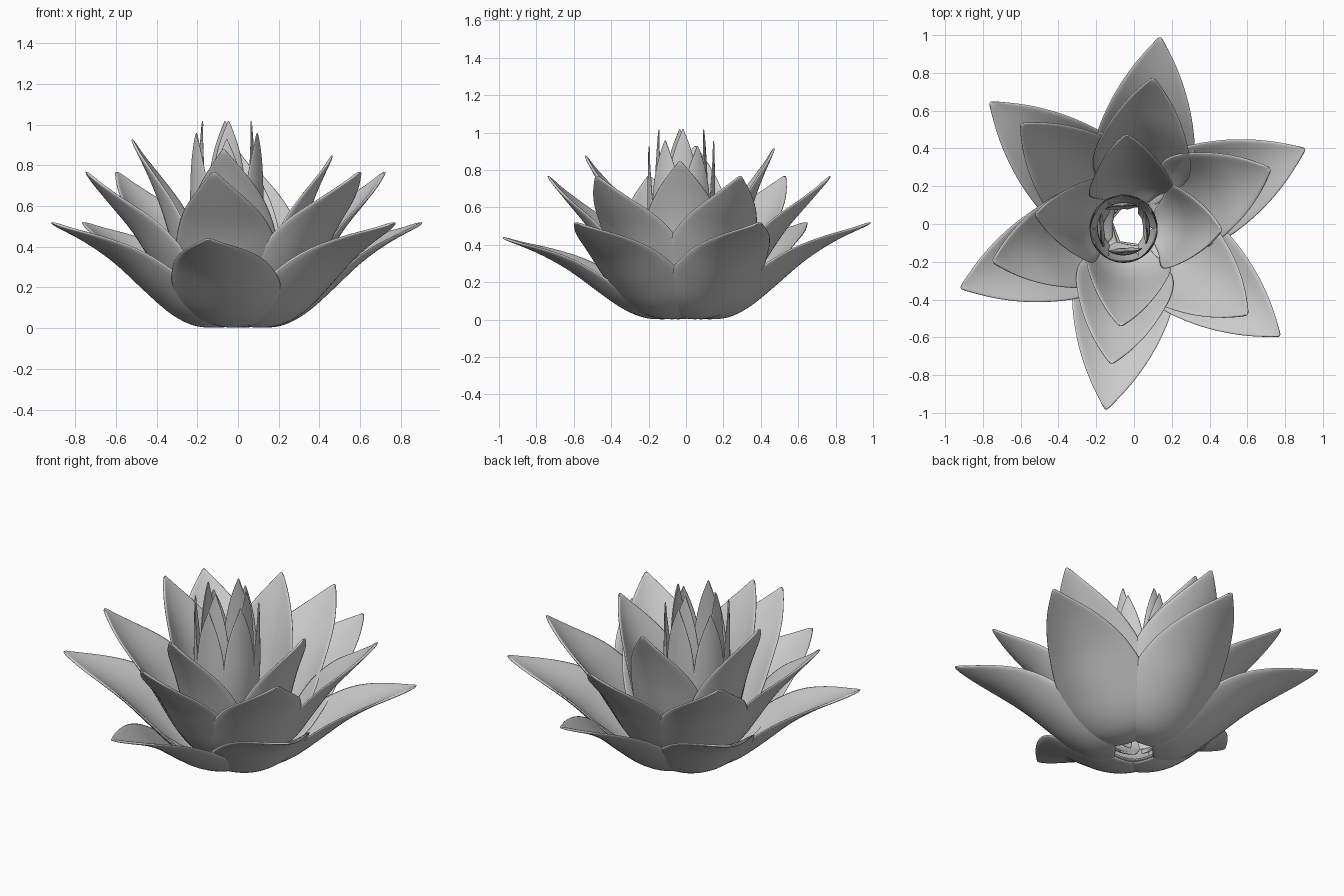
import bpy, bmesh, math
from mathutils import Vector

if "Cube" in bpy.data.objects:
    bpy.data.objects.remove(bpy.data.objects["Cube"])

ROWS, COLS = 20, 8


def spline(points, t):
    """Catmull-Rom through evenly spaced control points."""
    n = len(points) - 1
    i = min(int(t * n), n - 1)
    f = t * n - i
    p1, p2 = Vector(points[i]), Vector(points[i + 1])
    p0 = Vector(points[i - 1]) if i > 0 else 2 * p1 - p2
    p3 = Vector(points[i + 2]) if i + 2 <= n else 2 * p2 - p1
    return 0.5 * (2 * p1 + (p2 - p0) * f + (2 * p0 - 5 * p1 + 4 * p2 - p3) * f * f
                  + (3 * p1 - p0 - 3 * p2 + p3) * f ** 3)


# Half-width of a petal from base to tip, as a share of the widest point
WIDTH = [(0, .36), (0, .66), (0, .88), (0, .99), (0, 1.0), (0, .9), (0, .71), (0, .42), (0, .02)]


def petal(name, profile, angle, tip, half_width, cup, centre=(0, 0), thick=.014):
    """Cupped petal: profile is (radius, height) along the midrib, scaled to reach tip."""
    r0, z0 = profile[0]
    r1, z1 = profile[-1]
    sr, sz = (tip[0] - r0) / (r1 - r0), (tip[1] - z0) / (z1 - z0)
    path = [(r0 + (r - r0) * sr, z0 + (z - z0) * sz) for r, z in profile]
    a = math.radians(angle)
    out, side = Vector((math.cos(a), math.sin(a), 0)), Vector((-math.sin(a), math.cos(a), 0))
    origin = Vector((centre[0], centre[1], 0))
    bm = bmesh.new()
    grid = []
    for i in range(ROWS + 1):
        t = i / ROWS
        p = spline(path, t)
        d = (spline(path, min(t + .02, 1)) - spline(path, max(t - .02, 0))).normalized()
        w = half_width * spline(WIDTH, t).y
        row = []
        for j in range(COLS + 1):
            s = w * (2 * j / COLS - 1)
            lift = cup * s * s
            r, z = p.x - d.y * lift, p.y + d.x * lift
            row.append(bm.verts.new(origin + out * r + side * s + Vector((0, 0, z))))
        grid.append(row)
    for i in range(ROWS):
        for j in range(COLS):
            bm.faces.new((grid[i][j], grid[i + 1][j], grid[i + 1][j + 1], grid[i][j + 1]))
    bmesh.ops.recalc_face_normals(bm, faces=bm.faces)
    for f in bm.faces:
        f.smooth = True
    mesh = bpy.data.meshes.new(name)
    bm.to_mesh(mesh)
    bm.free()
    ob = bpy.data.objects.new(name, mesh)
    bpy.context.collection.objects.link(ob)
    m = ob.modifiers.new("thickness", 'SOLIDIFY')
    m.thickness, m.offset = thick, 0
    m = ob.modifiers.new("smooth", 'SUBSURF')
    m.levels = m.render_levels = 1


# Outer spreading petals
outer = [(.10, .008), (.22, .016), (.34, .075), (.48, .19), (.63, .32), (.80, .43), (.99, .52)]
for a, r, z in [(82, 1.0, .52), (23.7, .99, .52), (-37.5, .975, .52),
                (-98.6, .995, .44), (200.3, .98, .52), (139.8, 1.0, .52)]:
    petal("outer_petal", outer, a, (r, z), .27, 1.4)

# Middle rising petals
middle = [(.11, .03), (.22, .07), (.33, .18), (.43, .33), (.53, .48), (.65, .62), (.78, .77)]
for a, r, z in [(82.6, .78, .77), (22, .78, .77), (-38.6, .77, .77),
                (-99.2, .75, .77), (195, .775, .77), (138.5, .80, .77)]:
    petal("middle_petal", middle, a, (r, z), .26, 1.5)

# Inner upright petals
inner = [(.11, .06), (.21, .15), (.28, .28), (.33, .43), (.38, .59), (.445, .75), (.53, .92)]
for a, r, z in [(95, .475, .92), (-4, .465, .85), (-97.5, .545, .88), (174.5, .525, .93)]:
    petal("inner_petal", inner, a, (r, z), .225, 2.2)

# Closed bud: lower ring, then taller ring
bud = [(.11, .12), (.145, .25), (.17, .4), (.18, .55), (.18, .7), (.178, .82), (.175, .94)]
for k in range(6):
    petal("bud_outer_petal", bud, 30 + 60 * k, (.172, .93 + .03 * (k % 2)), .095, 3,
          (-.055, -.025), .008)
core = [(.105, .2), (.125, .33), (.135, .48), (.14, .63), (.138, .77), (.13, .9), (.12, 1.02)]
for k in range(4):
    petal("bud_core_petal", core, 4 + 90 * k, (.119, 1.02), .09, 3.3, (-.055, -.025), .008)
